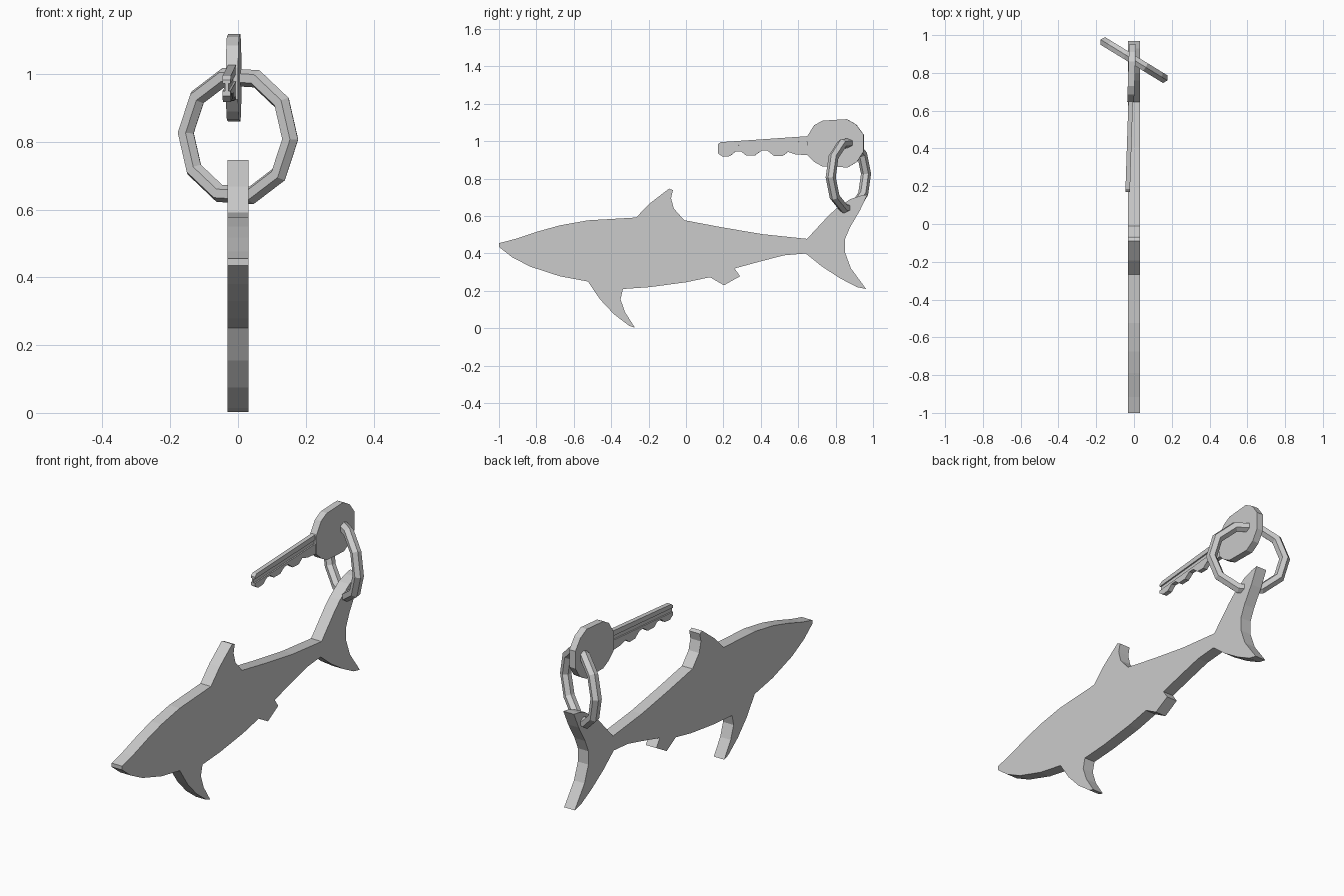
import bpy, bmesh
from math import radians
from mathutils import Matrix, Vector


def prism(name, outline, thickness, matrix=Matrix()):
    """Flat plate: (y, z) outline extruded symmetrically along x."""
    bm = bmesh.new()
    face = bm.faces.new([bm.verts.new((-thickness / 2, y, z)) for y, z in outline])
    new = bmesh.ops.extrude_face_region(bm, geom=[face])["geom"]
    moved = [v for v in new if isinstance(v, bmesh.types.BMVert)]
    bmesh.ops.translate(bm, verts=moved, vec=(thickness, 0, 0))
    bmesh.ops.recalc_face_normals(bm, faces=bm.faces)
    bm.transform(matrix)
    mesh = bpy.data.meshes.new(name)
    bm.to_mesh(mesh)
    bm.free()
    obj = bpy.data.objects.new(name, mesh)
    bpy.context.collection.objects.link(obj)
    return obj


# Shark tag: back and dorsal fin, tail, belly with small fin, chest fin
back = [(-1, .435), (-1, .455), (-.915, .477), (-.79, .518), (-.675, .55), (-.525, .577),
        (-.267, .592), (-.193, .668), (-.09, .747), (-.07, .738), (-.08, .695),
        (-.065, .64), (-.01, .578), (.19, .54), (.41, .503), (.647, .478)]
tail = [(.76, .60), (.80, .637), (.877, .69), (.93, .708), (.97, .715), (.93, .63),
        (.877, .54), (.85, .476), (.85, .406), (.882, .32), (.963, .21), (.914, .22),
        (.824, .267), (.727, .33), (.64, .40)]
belly = [(.524, .39), (.40, .358), (.26, .32), (.289, .278), (.203, .23), (.128, .273),
         (0, .246), (-.193, .22), (-.337, .21)]
chest = [(-.35, .155), (-.326, .086), (-.273, .003), (-.305, .014), (-.385, .075),
         (-.46, .155), (-.524, .25), (-.674, .278), (-.834, .33), (-.93, .38)]
prism("shark_tag", back + tail + belly + chest, .061)

# Key, turned slightly off the shark's plane
pivot = Vector((-.012, .82, 0))
turn = Matrix.Translation(pivot) @ Matrix.Rotation(radians(-1.9), 4, 'Z') @ Matrix.Translation((0, -.82, 0))
head = [(.645, 1.02), (.685, 1.085), (.73, 1.11), (.86, 1.118), (.91, 1.09), (.95, 1.035),
        (.95, .945), (.915, .89), (.865, .86), (.73, .865), (.685, .89), (.65, .925)]
prism("key_head", head, .036, turn)

# Key blade: top rail, thin groove web, toothed lower edge
prism("key_blade_rail", [(.17, .983), (.185, .995), (.65, 1.027), (.65, 1.0), (.17, .972)], .024, turn)
prism("key_blade_groove", [(.17, .972), (.65, 1.0), (.65, .978), (.17, .95)], .010, turn)
teeth = [(.17, .95), (.65, .978), (.65, .925), (.585, .93), (.545, .943), (.515, .92),
         (.47, .922), (.435, .95), (.405, .95), (.37, .925), (.32, .925), (.295, .945),
         (.265, .945), (.235, .92), (.195, .918), (.17, .935)]
prism("key_blade_teeth", teeth, .024, turn)

# Ten-sided split ring joining the key and the tail
bpy.ops.mesh.primitive_torus_add(major_segments=10, minor_segments=6,
                                 major_radius=.181, minor_radius=.027)
ring = bpy.context.object
ring.name = "ring"
ring.data.transform(Matrix.Rotation(radians(-3), 4, 'Z'))
ring.rotation_euler = (radians(90), 0, radians(-31.5))
ring.location = (0, .868, .817)
